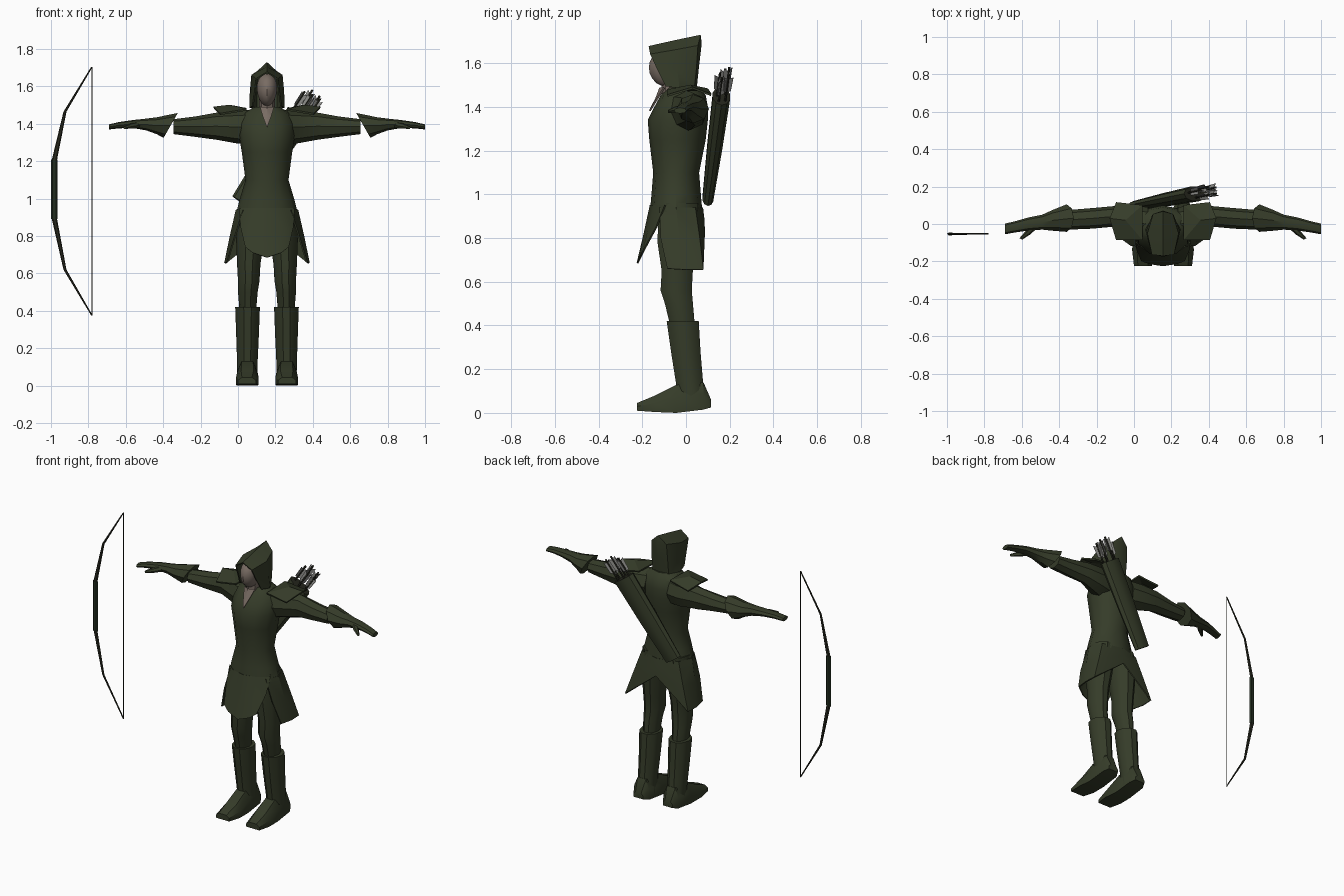
import bpy, bmesh, math
from mathutils import Vector

if "Cube" in bpy.data.objects:
    bpy.data.objects.remove(bpy.data.objects["Cube"])

CX = 0.155  # centre line of the figure; the bow hangs beside it


def material(name, rgb):
    m = bpy.data.materials.new(name)
    m.diffuse_color = (*rgb, 1)
    m.use_nodes = True
    m.node_tree.nodes["Principled BSDF"].inputs["Base Color"].default_value = m.diffuse_color
    return m


GREEN = material("dark green cloth", (0.036, 0.045, 0.022))
SKIN = material("skin", (0.19, 0.15, 0.125))
WOOD = material("dark wood", (0.02, 0.021, 0.013))
GRIP = material("grip green", (0.016, 0.026, 0.014))
FEATHER = material("grey feather", (0.25, 0.25, 0.235))


def make(name, verts, faces, mat, mirror=False, thick=0, x=CX, angle=35):
    me = bpy.data.meshes.new(name)
    me.from_pydata([tuple(v) for v in verts], [], faces)
    bm = bmesh.new()
    bm.from_mesh(me)
    bmesh.ops.remove_doubles(bm, verts=bm.verts, dist=1e-5)
    bmesh.ops.recalc_face_normals(bm, faces=bm.faces)
    bm.to_mesh(me)
    bm.free()
    me.materials.append(mat)
    ob = bpy.data.objects.new(name, me)
    bpy.context.collection.objects.link(ob)
    ob.location.x = x
    if mirror:
        mod = ob.modifiers.new("mirror", 'MIRROR')
        mod.use_clip = True
    if thick:
        mod = ob.modifiers.new("thickness", 'SOLIDIFY')
        mod.thickness = thick
        mod.offset = 0
    bpy.ops.object.select_all(action='DESELECT')
    ob.select_set(True)
    bpy.context.view_layer.objects.active = ob
    bpy.ops.object.convert(target='MESH')
    bpy.ops.object.shade_smooth_by_angle(angle=math.radians(angle))
    return ob


def loft(name, rings, mat, **kw):
    n = len(rings[0])
    faces = [tuple(range(n)), tuple(range((len(rings) - 1) * n, len(rings) * n))]
    for r in range(len(rings) - 1):
        for i in range(n):
            j = (i + 1) % n
            faces.append((r * n + i, r * n + j, (r + 1) * n + j, (r + 1) * n + i))
    return make(name, [p for r in rings for p in r], faces, mat, **kw)


def sheet(name, rows, mat, **kw):
    n = len(rows[0])
    faces = [(r * n + i, r * n + i + 1, (r + 1) * n + i + 1, (r + 1) * n + i)
             for r in range(len(rows) - 1) for i in range(n - 1)]
    return make(name, [p for r in rows for p in r], faces, mat, **kw)


def ring(c, u, v, n=12):
    return [Vector(c) + Vector(u) * math.cos(a) + Vector(v) * math.sin(a)
            for a in (2 * math.pi * i / n for i in range(n))]


def zring(z, x0, x1, y0, y1, n=12, tilt=0):
    return ring(((x0 + x1) / 2, (y0 + y1) / 2, z), ((x1 - x0) / 2, 0, 0),
                (0, (y1 - y0) / 2, tilt), n)


def xring(x, y0, y1, z0, z1, n=8, skew=0):
    return ring((x, (y0 + y1) / 2, (z0 + z1) / 2), (0, (y1 - y0) / 2, 0),
                (skew, 0, (z1 - z0) / 2), n)


# Tunic body
loft("tunic", [zring(z, -h, h, a, b) for z, h, a, b in (
    (0.92, .165, -.165, .075), (1.0, .145, -.158, .068), (1.10, .115, -.15, .06),
    (1.25, .135, -.168, .09), (1.34, .15, -.175, .10), (1.40, .15, -.145, .10),
    (1.455, .125, -.115, .09), (1.49, .07, -.085, .06))], GREEN)

# Skirt: pointed front panel and two side tails with a notch at the back
sheet("skirt_front", [
    [(0, -.162, .95), (.085, -.142, .95), (.145, -.095, .95)],
    [(0, -.19, .82), (.10, -.172, .83), (.14, -.135, .85)],
    [(0, -.222, .685), (.075, -.21, .71), (.115, -.195, .74)]],
    GREEN, mirror=True, thick=.008)
sheet("skirt_tails", [
    [(.125, -.12, .94), (.163, -.045, .94), (.13, .04, .94), (0, .074, .94)],
    [(.17, -.115, .80), (.195, -.03, .80), (.175, .06, .80), (0, .08, .89)],
    [(.212, -.085, .66), (.225, 0, .655), (.222, .078, .655), (0, .083, .83)]],
    GREEN, mirror=True, thick=.008)

# Sleeves, gauntlets and thumbs
loft("sleeve", [xring(x, a, b, c, d) for x, a, b, c, d in (
    (.08, -.10, .09, 1.29, 1.475), (.16, -.06, .10, 1.295, 1.47),
    (.27, -.015, .095, 1.315, 1.46), (.38, -.025, .085, 1.33, 1.44),
    (.50, -.03, .075, 1.345, 1.425))], GREEN, mirror=True)
loft("gauntlet", [
    xring(.515, -.042, .105, 1.325, 1.458, skew=-.038),
    xring(.59, -.036, .075, 1.345, 1.435),
    xring(.645, -.03, .05, 1.365, 1.428),
    xring(.72, -.035, .035, 1.378, 1.42),
    xring(.79, -.045, .015, 1.376, 1.41),
    xring(.845, -.055, .002, 1.37, 1.397)], GREEN, mirror=True)
loft("thumb", [ring((x, y, z), (r, r * .4, 0), (0, 0, r), 6) for x, y, z, r in (
    (.685, -.01, 1.395, .018), (.725, -.05, 1.388, .015), (.76, -.08, 1.38, .008))],
    GREEN, mirror=True)

# Shoulder flaps
make("shoulder_flap", [(.20, .02, 1.497), (.11, .10, 1.48), (.11, -.085, 1.475),
     (.25, -.085, 1.452), (.285, .03, 1.487), (.25, .115, 1.455)],
     [(0, i, i % 5 + 1) for i in range(1, 6)], GREEN, mirror=True, thick=.01, angle=15)

# Head, neck and open collar
bm = bmesh.new()
bmesh.ops.create_uvsphere(bm, u_segments=14, v_segments=10, radius=1)
head_verts = []
for v in bm.verts:
    taper = 1 + .15 * v.co.z
    head_verts.append((v.co.x * .055 * taper, -.083 + v.co.y * .087, 1.58 + v.co.z * .088))
bm.verts.index_update()
head_faces = [[v.index for v in f.verts] for f in bm.faces]
bm.free()
make("head", head_verts, head_faces, SKIN)
loft("neck", [zring(1.40, -.045, .045, -.11, .02, 8),
              zring(1.56, -.042, .042, -.115, .02, 8)], SKIN)
sheet("collar_opening", [
    [(0, -.118, 1.488), (.036, -.10, 1.488)], [(0, -.136, 1.44), (.022, -.13, 1.44)],
    [(0, -.166, 1.382), (.001, -.165, 1.383)]], SKIN, mirror=True, thick=.008)

# Pointed hood, from the face opening round to the back
sheet("hood", [
    [(0, -.17, 1.675), (.056, -.163, 1.64), (.064, -.13, 1.57), (.075, -.092, 1.495)],
    [(0, -.05, 1.702), (.08, -.05, 1.66), (.088, -.04, 1.57), (.09, -.03, 1.485)],
    [(0, .065, 1.727), (.05, .052, 1.68), (.055, .045, 1.58), (.055, .035, 1.485)],
    [(0, .065, 1.727), (0, .068, 1.69), (0, .055, 1.58), (0, .045, 1.485)]],
    GREEN, mirror=True, thick=.008)

# Legs and boots
loft("leg", [zring(z, a, b, c, d, 10) for z, a, b, c, d in (
    (.96, -.002, .155, -.13, .06), (.78, .015, .165, -.135, .055),
    (.65, .035, .16, -.115, .035), (.56, .04, .155, -.12, .03),
    (.50, .05, .155, -.10, .035), (.38, .06, .145, -.07, .045))], GREEN, mirror=True)
loft("boot_shaft", [zring(z, a, b, c, d, 10) for z, a, b, c, d in (
    (.42, .038, .17, -.092, .062), (.28, .043, .165, -.072, .07),
    (.13, .05, .16, -.048, .082), (.02, .05, .158, -.04, .10))], GREEN, mirror=True)


def foot_ring(y, x0, x1, z0, z1):
    m = (z1 - z0) * .55
    i = (x1 - x0) * .22
    return [(x0, y, z0), (x1, y, z0), (x1, y, z0 + m), (x1 - i, y, z1),
            (x0 + i, y, z1), (x0, y, z0 + m)]


loft("boot_foot", [foot_ring(*r) for r in (
    (.115, .07, .14, .025, .06), (.08, .052, .158, .015, .14),
    (-.045, .05, .16, 0, .128), (-.14, .045, .165, .004, .08),
    (-.225, .06, .155, .01, .045))], GREEN, mirror=True)

# Quiver slung across the back
bottom, top = Vector((.02, .10, .98)), Vector((.33, .162, 1.45))
along = (top - bottom).normalized()
side = Vector((.83, 0, -.55))
side = (side - along * side.dot(along)).normalized()
out = along.cross(side)
quiver = loft("quiver", [ring(bottom, side * .06, out * .026, 10),
                         ring(bottom.lerp(top, .5), side * .07, out * .036, 10),
                         ring(top, side * .075, out * .042, 10)], GREEN, x=0)
quiver.data.materials.append(WOOD)
for f in quiver.data.polygons:
    if len(f.vertices) > 4 and f.normal.z > .5:
        f.material_index = 1

# Arrows with three fletchings each
for k, (s, o, h) in enumerate(((-.045, .005, .12), (-.015, .02, .15), (.0, -.02, .125),
                               (.035, .018, .145), (.045, -.012, .13))):
    base = top + side * s + out * o
    loft("arrow_shaft_%d" % k, [ring(base + along * t, side * .006, out * .006, 6)
                                for t in (-.1, h)], WOOD, x=0)
    verts, faces = [], []
    for i in range(3):
        a = 2 * math.pi * i / 3 + .4 * k
        r = side * math.cos(a) + out * math.sin(a)
        verts += [base + along * (h - .10), base + along * (h - .085) + r * .02,
                  base + along * (h - .01) + r * .024, base + along * (h - .025)]
        faces.append(tuple(range(i * 4, i * 4 + 4)))
    make("fletching_%d" % k, verts, faces, FEATHER, thick=.003, x=0)

# Bow: limbs, grip and string
limb = ((.375, -.781, .004), (.62, -.925, .008), (.89, -.981, .014), (1.05, -.984, .015),
        (1.21, -.981, .014), (1.465, -.925, .008), (1.705, -.781, .004))
loft("bow_limbs", [zring(z, x - w, x + w, -.053 - .3 * w - .003, -.053 + .3 * w + .003, 6)
                   for z, x, w in limb], WOOD, x=0)
loft("bow_grip", [zring(z, x - .018, x + .018, -.062, -.044, 6) for z, x in (
    (.89, -.982), (1.05, -.982), (1.21, -.982))], GRIP, x=0)
loft("bow_string", [zring(z, -.783, -.778, -.0555, -.0505, 4) for z in (.375, 1.705)],
     WOOD, x=0)
